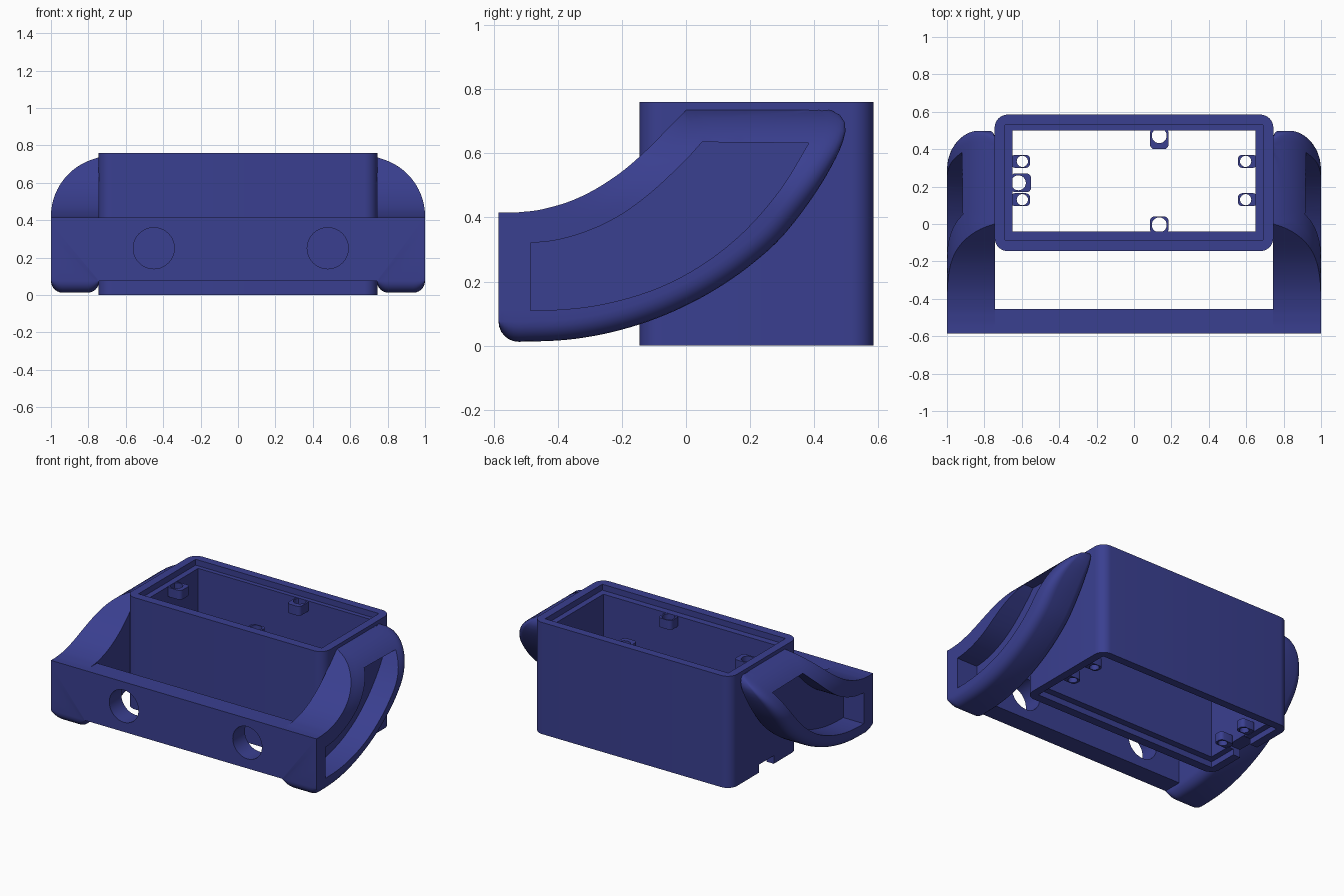
import bpy, bmesh, math
from mathutils import Vector

if "Cube" in bpy.data.objects:
    bpy.data.objects.remove(bpy.data.objects["Cube"])

blue = bpy.data.materials.new("indigo_plastic")
blue.diffuse_color = (0.042, 0.05, 0.28, 1)
blue.use_nodes = True
blue.node_tree.nodes["Principled BSDF"].inputs["Base Color"].default_value = blue.diffuse_color


def make(name, bm, mat=True):
    bmesh.ops.recalc_face_normals(bm, faces=bm.faces)
    me = bpy.data.meshes.new(name)
    bm.to_mesh(me)
    bm.free()
    ob = bpy.data.objects.new(name, me)
    bpy.context.collection.objects.link(ob)
    me.materials.append(blue)
    return ob


def prism(name, pts, axis, lo, hi):
    """Extrude a 2D outline along x, y or z."""
    place = {"x": lambda p, h: (h, p[0], p[1]),
             "y": lambda p, h: (p[0], h, p[1]),
             "z": lambda p, h: (p[0], p[1], h)}[axis]
    bm = bmesh.new()
    a = [bm.verts.new(place(p, lo)) for p in pts]
    b = [bm.verts.new(place(p, hi)) for p in pts]
    bm.faces.new(a)
    bm.faces.new(b)
    n = len(pts)
    for i in range(n):
        bm.faces.new((a[i], a[(i + 1) % n], b[(i + 1) % n], b[i]))
    return make(name, bm)


def rrect(x0, x1, y0, y1, r, n=8):
    if r == 0:
        return [(x0, y0), (x1, y0), (x1, y1), (x0, y1)]
    out = []
    for k, (cx, cy) in enumerate([(x1 - r, y1 - r), (x0 + r, y1 - r), (x0 + r, y0 + r), (x1 - r, y0 + r)]):
        for i in range(n + 1):
            a = math.pi / 2 * (k + i / n)
            out.append((cx + r * math.cos(a), cy + r * math.sin(a)))
    return out


def circle(cx, cy, r, n=40):
    return [(cx + r * math.cos(2 * math.pi * i / n), cy + r * math.sin(2 * math.pi * i / n)) for i in range(n)]


def activate(ob):
    bpy.ops.object.select_all(action='DESELECT')
    ob.select_set(True)
    bpy.context.view_layer.objects.active = ob


def cut(ob, *cutters):
    for c in cutters:
        m = ob.modifiers.new("cut", 'BOOLEAN')
        m.operation, m.solver, m.object = 'DIFFERENCE', 'EXACT', c
        activate(ob)
        bpy.ops.object.modifier_apply(modifier=m.name)
        bpy.data.objects.remove(c)


def smooth(ob):
    activate(ob)
    bpy.ops.object.shade_smooth_by_angle(angle=math.radians(32))


def spline(pts, n):
    """Evenly resampled smooth curve through 2D points."""
    P = [Vector(p) for p in pts]
    P = [2 * P[0] - P[1]] + P + [2 * P[-1] - P[-2]]
    d = []
    for i in range(1, len(P) - 2):
        a, b, c, e = P[i - 1:i + 3]
        for k in range(10):
            t = k / 10
            d.append(0.5 * (2 * b + (c - a) * t + (2 * a - 5 * b + 4 * c - e) * t * t + (3 * b - a - 3 * c + e) * t ** 3))
    d.append(P[-2])
    L = [0]
    for i in range(1, len(d)):
        L.append(L[-1] + (d[i] - d[i - 1]).length)
    out, j = [], 0
    for k in range(n):
        s = L[-1] * k / (n - 1)
        while j < len(L) - 2 and L[j + 1] < s:
            j += 1
        out.append(d[j].lerp(d[j + 1], (s - L[j]) / (L[j + 1] - L[j])))
    return out


# open rectangular housing with rebates at both ends and a cable notch
housing = prism("housing", rrect(-0.745, 0.745, -0.145, 0.585, 0.07), "z", 0, 0.76)
cut(housing,
    prism("c", rrect(-0.65, 0.65, -0.04, 0.5, 0), "z", -0.1, 0.9),
    prism("c", rrect(-0.69, 0.69, -0.085, 0.53, 0), "z", 0.72, 0.9),
    prism("c", rrect(-0.69, 0.69, -0.085, 0.53, 0), "z", -0.1, 0.04),
    prism("c", rrect(-0.9, -0.6, 0.12, 0.28, 0), "z", -0.1, 0.055))
smooth(housing)

# screw tabs: three large ones near the top, four small ones near the bottom
tabs = [("upper_tab_back", (0.085, 0.185, 0.40, 0.51), (0.135, 0.472), 0.04, 0.655, 0.718),
        ("upper_tab_front", (0.085, 0.185, -0.05, 0.04), (0.135, -0.005), 0.04, 0.655, 0.718),
        ("upper_tab_left", (-0.66, -0.55, 0.17, 0.27), (-0.618, 0.22), 0.04, 0.655, 0.718)]
for s, side in ((-1, "left"), (1, "right")):
    for y, end in ((0.13, "front"), (0.335, "back")):
        xs = sorted((s * 0.555, s * 0.66))
        tabs.append((f"lower_tab_{side}_{end}", (*xs, y - 0.035, y + 0.035), (s * 0.597, y), 0.03, 0.042, 0.1))
for name, rect, c, r, z0, z1 in tabs:
    tab = prism(name, rrect(*rect, 0.025, 5), "z", z0, z1)
    cut(tab, prism("c", circle(*c, r, 24), "z", z0 - 0.1, z1 + 0.1))
    smooth(tab)

# front plate with two round holes
plate = prism("front_plate", rrect(-0.75, 0.75, 0.075, 0.415, 0), "y", -0.585, -0.455)
cut(plate, *[prism("c", circle(x, 0.25, 0.11), "y", -0.7, -0.3) for x in (-0.45, 0.48)])
smooth(plate)

# curved side arms: sections swept from the front plate up to the rear top
R, XI = 0.063, 0.742


def width(z):
    """Arm width narrows along an arc towards the top."""
    if z < 0.42:
        return 1 - XI
    return max(0.68 + math.sqrt(max(0.32 ** 2 - (z - 0.42) ** 2, 0)) - XI, 0.006)


corner = [Vector((-0.522 - R * math.cos(a), 0.075 - R * math.sin(a)))
          for a in [math.pi / 2 * i / 6 for i in range(6)]]
lower = corner + spline([(-0.522, 0.012), (-0.4, 0.016), (-0.3, 0.028), (-0.2, 0.05), (-0.1, 0.082), (0, 0.125),
                         (0.1, 0.18), (0.2, 0.25), (0.3, 0.34), (0.4, 0.47), (0.47, 0.59), (0.497, 0.665),
                         (0.49, 0.71), (0.455, 0.733)], 48)
concave = [(-0.522, 0.416), (-0.45, 0.425), (-0.35, 0.455), (-0.25, 0.508), (-0.15, 0.585), (0, 0.735)]
upper = [Vector((p.x, 0.415)) for p in corner] + spline(concave, 34)
upper += [Vector((0.445 * i / 14, 0.735)) for i in range(1, 15)]

bm = bmesh.new()
rings = []
NF, NR = 6, 10
for lo, up in zip(lower, upper):
    v = up - lo
    scale = min(1, max(0, (0.075 - lo.y) / R)) if lo.x < -0.523 else 1
    reach = min(R * scale, v.length * 0.7)
    u = v.normalized()
    sec = []
    # filleted underside, inner edge then outer edge
    for side in (0, 1):
        for k in range(NF + 1):
            a = math.pi / 2 * (k if side == 0 else NF - k) / NF
            t = R * (1 - math.cos(a))
            p = lo + u * reach * (1 - math.sin(a))
            f = t / (1 - XI)
            sec.append(((1 - f) if side else f, p))
    top_of_fillet = sec[-1][1]
    for k in range(1, NR + 1):
        sec.append((1, top_of_fillet.lerp(up, k / NR)))
    sec.append((0, up))
    rings.append([bm.verts.new((XI + f * width(p.y), p.x, p.y)) for f, p in sec])
n = len(rings[0])
for a, b in zip(rings, rings[1:]):
    for i in range(n):
        bm.faces.new((a[i], a[(i + 1) % n], b[(i + 1) % n], b[i]))
bm.faces.new(rings[0])
bm.faces.new(rings[-1])
arm = make("side_arms", bm)

# recessed pocket following the arm outline
pocket = spline([(-0.485, 0.32), (-0.4, 0.33), (-0.3, 0.36), (-0.2, 0.41), (-0.1, 0.485), (0, 0.58), (0.05, 0.635)], 24)
pocket += spline([(0.383, 0.632), (0.3, 0.495), (0.2, 0.375), (0.1, 0.287), (0, 0.222), (-0.1, 0.175),
                  (-0.2, 0.143), (-0.3, 0.122), (-0.4, 0.112), (-0.485, 0.11)], 32)
cut(arm, prism("c", pocket, "x", 0.845, 1.2))
mirror = arm.modifiers.new("mirror", 'MIRROR')
mirror.use_mirror_merge = False
activate(arm)
bpy.ops.object.modifier_apply(modifier=mirror.name)
smooth(arm)
